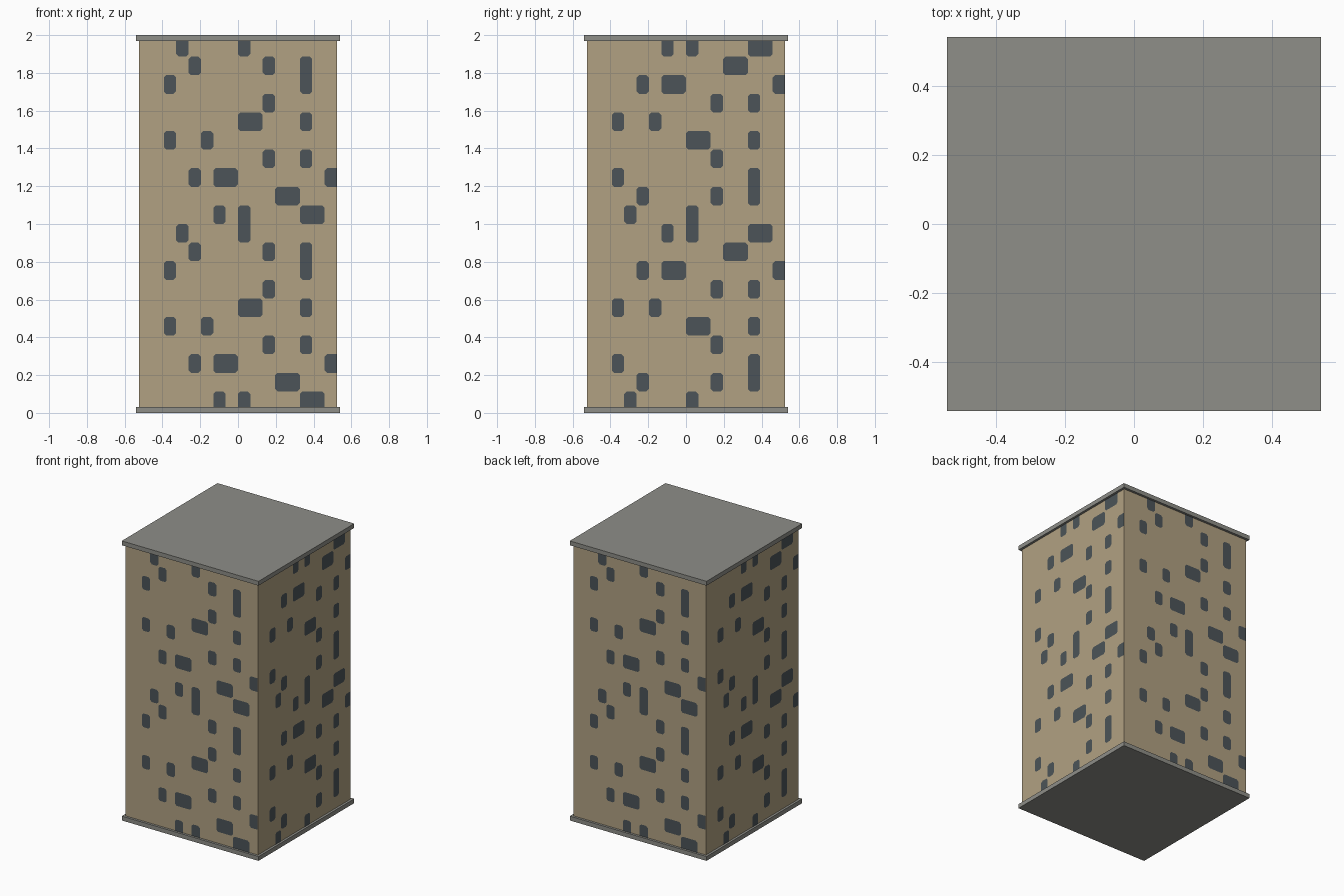
import bpy, bmesh, math
from mathutils import Matrix

if "Cube" in bpy.data.objects:
    bpy.data.objects.remove(bpy.data.objects["Cube"])

HALF, SLAB_HALF, SLAB_T = 0.524, 0.541, 0.031
COLS, ROW_H, BEVEL, LIFT = 16, 0.0985, 0.013, 0.0015
COL_W = 2 * HALF / COLS
Z_LOW, Z_HIGH = SLAB_T, 2 - SLAB_T


def material(name, rgb):
    m = bpy.data.materials.new(name)
    lin = [((c / 255 + 0.055) / 1.055) ** 2.4 for c in rgb]
    m.diffuse_color = (*lin, 1)
    m.use_nodes = True
    m.node_tree.nodes["Principled BSDF"].inputs["Base Color"].default_value = m.diffuse_color
    return m


wall_mat = material("tan wall", (177, 161, 130))
glass_mat = material("dark slate window", (76, 84, 88))
slab_mat = material("grey concrete", (142, 142, 136))


def finish(name, bm, mat):
    me = bpy.data.meshes.new(name)
    bm.to_mesh(me)
    bm.free()
    me.materials.append(mat)
    ob = bpy.data.objects.new(name, me)
    bpy.context.collection.objects.link(ob)


def box(name, half, z0, z1, mat):
    bm = bmesh.new()
    bmesh.ops.create_cube(bm, size=1, matrix=Matrix.Translation((0, 0, (z0 + z1) / 2))
                          @ Matrix.Diagonal((2 * half, 2 * half, z1 - z0, 1)))
    finish(name, bm, mat)


# Tower body with a slab below and above
box("tower_body", HALF, Z_LOW, Z_HIGH, wall_mat)
box("base_slab", SLAB_HALF, 0, SLAB_T, slab_mat)
box("roof_slab", SLAB_HALF, Z_HIGH, 2, slab_mat)

# Window columns for ten storeys, top to bottom; the pattern repeats twice
PATTERN = [(3, 8), (4, 10, 13), (2, 13), (10,), (8, 9, 13),
           (2, 5), (10, 13), (4, 6, 7, 15), (11, 12), (6, 8, 13, 14)]


def merged_windows(rows):
    """Join neighbouring cells into (col, row, width, height) windows."""
    cells = {(c, r) for r, cols in enumerate(rows) for c in cols}
    while cells:
        c, r = min(cells, key=lambda k: (k[1], k[0]))
        w = h = 1
        while (c + w, r) in cells:
            w += 1
        while w == 1 and (c, r + h) in cells and (c + 1, r + h) not in cells:
            h += 1
        cells -= {(c + i, r + j) for i in range(w) for j in range(h)}
        yield c, r, w, h


def window_sheet(name, rows, turn):
    """Chamfered window plates on one wall, clipped to the wall's outline."""
    bm = bmesh.new()
    rot = Matrix.Rotation(turn, 3, 'Z')
    for c, r, w, h in merged_windows(rows):
        x0 = -HALF + c * COL_W
        x1 = x0 + w * COL_W + (BEVEL if c + w == COLS else 0)
        z1 = 1 + (10 - r) * ROW_H
        z0 = z1 - h * ROW_H
        b = BEVEL
        outline = [(x0 + b, z0), (x1 - b, z0), (x1, z0 + b), (x1, z1 - b),
                   (x1 - b, z1), (x0 + b, z1), (x0, z1 - b), (x0, z0 + b)]
        bm.faces.new([bm.verts.new(rot @ Matrix.Translation(
            (min(x, HALF), -HALF - LIFT, min(max(z, Z_LOW), Z_HIGH))).translation)
            for x, z in outline])
    finish(name, bm, glass_mat)


# Windows: opposite walls match, neighbouring walls run upside down
for i, side in enumerate(("front", "right", "back", "left")):
    storeys = PATTERN * 2
    if i % 2:
        storeys = storeys[::-1]
    window_sheet(side + "_windows", storeys, i * math.pi / 2)
